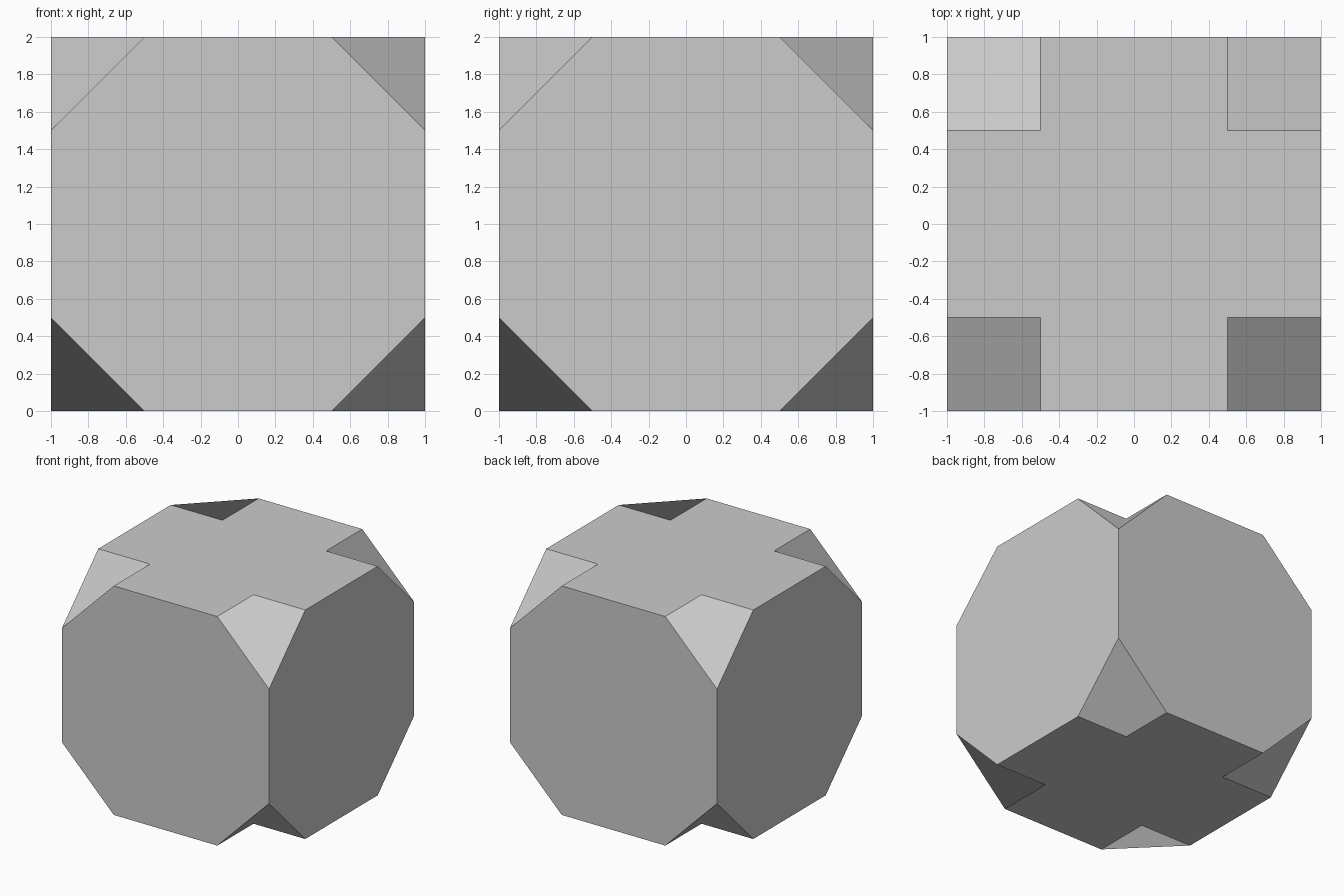
import bpy
import bmesh

if "Cube" in bpy.data.objects:
    bpy.data.objects.remove(bpy.data.objects["Cube"])

H, C = 1.0, 0.5          # half size of the cube, inset of the corner cuts
bm = bmesh.new()
cache = {}


def vert(x, y, z):
    """Shared vertex, lifted so the block stands on z = 0."""
    key = (round(x, 3), round(y, 3), round(z, 3))
    if key not in cache:
        cache[key] = bm.verts.new((x, y, z + H))
    return cache[key]


def face(points):
    bm.faces.new([vert(*p) for p in points])


def turn(points):
    """Quarter turn about z."""
    return [(-y, x, z) for x, y, z in points]


# Four octagonal sides
octagon = [(H, -C), (H, C), (C, H), (-C, H), (-H, C), (-H, -C), (-C, -H), (C, -H)]
side = [(u, -H, v) for u, v in octagon]
for _ in range(4):
    face(side)
    side = turn(side)

# Cross-shaped top and bottom
arm = [(H, -C, H), (H, C, H), (C, C, H)]
cross = []
for _ in range(4):
    cross += arm
    arm = turn(arm)
face(cross)
face([(x, y, -z) for x, y, z in reversed(cross)])

# Eight folded corner facets; mirrored corners run the other way round,
# so grooved and filled folds alternate
facet = [(H, H, C), (C, H, H), (C, C, H), (H, C, H)]
for sx in (1, -1):
    for sy in (1, -1):
        for sz in (1, -1):
            pts = [(x * sx, y * sy, z * sz) for x, y, z in facet]
            face(pts if sx * sy * sz > 0 else pts[::-1])

mesh = bpy.data.meshes.new("cut_corner_cube")
bm.to_mesh(mesh)
bm.free()
obj = bpy.data.objects.new("cut_corner_cube", mesh)
bpy.context.collection.objects.link(obj)
